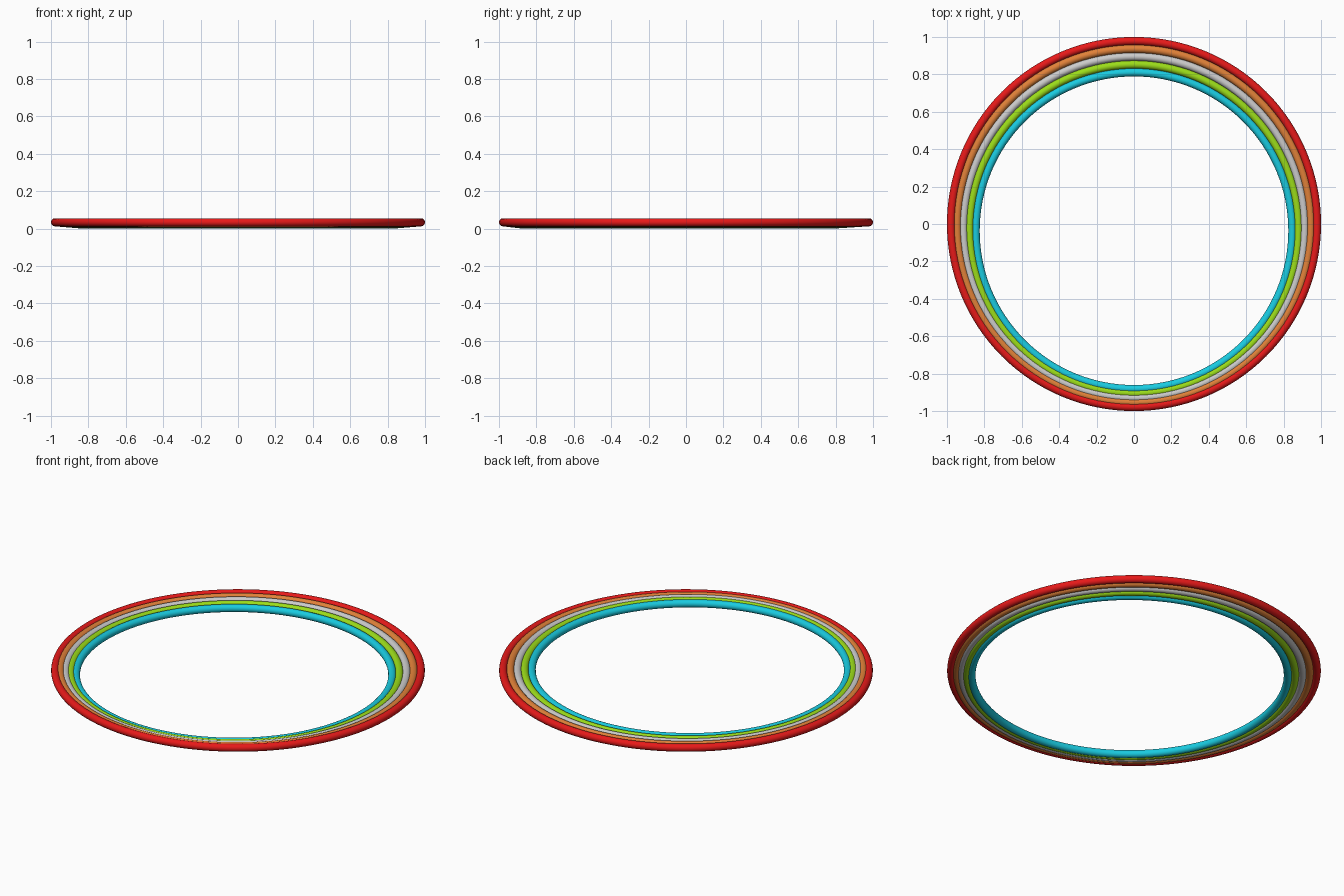
import bpy

if "Cube" in bpy.data.objects:
    bpy.data.objects.remove(bpy.data.objects["Cube"])

TUBE = 0.0215  # tube radius shared by every hoop

# nested hoops, outermost first: name, colour (None = plain grey)
HOOPS = [
    ("red_hoop", (0.80, 0.01, 0.01, 1)),
    ("orange_hoop", (0.75, 0.22, 0.04, 1)),
    ("grey_hoop", None),
    ("green_hoop", (0.33, 0.72, 0.01, 1)),
    ("cyan_hoop", (0.01, 0.60, 0.75, 1)),
]


def add_hoop(name, color, radius, y, z):
    bpy.ops.mesh.primitive_torus_add(
        major_radius=radius, minor_radius=TUBE,
        major_segments=128, minor_segments=20, location=(0, y, z))
    hoop = bpy.context.object
    hoop.name = name
    bpy.ops.object.shade_smooth()
    if color:
        mat = bpy.data.materials.new(name + "_paint")
        mat.diffuse_color = color
        mat.use_nodes = True
        mat.node_tree.nodes["Principled BSDF"].inputs["Base Color"].default_value = mat.diffuse_color
        hoop.data.materials.append(mat)


# each hoop is smaller, slightly lower and shifted to the front
for i, (name, color) in enumerate(HOOPS):
    add_hoop(name, color, 0.9785 - 0.033 * i, -0.009 * i, 0.0335 - 0.003 * i)
